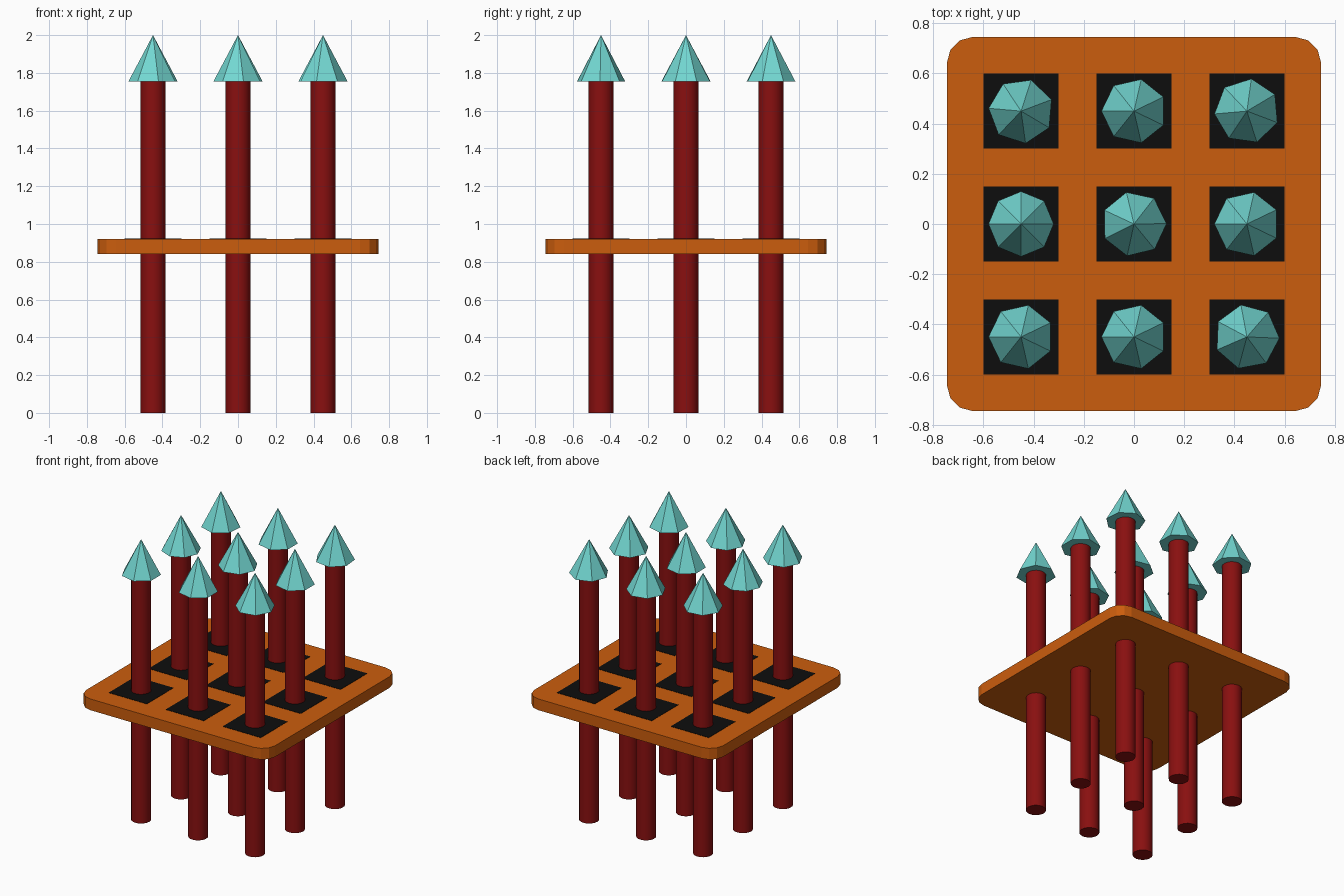
import bpy, bmesh, math
from mathutils import Matrix

if "Cube" in bpy.data.objects:
    bpy.data.objects.remove(bpy.data.objects["Cube"])


def material(name, rgb):
    m = bpy.data.materials.new(name)
    m.diffuse_color = (*rgb, 1)
    m.use_nodes = True
    m.node_tree.nodes["Principled BSDF"].inputs["Base Color"].default_value = m.diffuse_color
    return m


ORANGE = material("orange", (0.6, 0.11, 0.004))
RED = material("dark_red", (0.25, 0.005, 0.005))
TEAL = material("teal", (0.17, 0.68, 0.64))
BLACK = material("black", (0.004, 0.004, 0.004))


def finish(bm, name, mat, loc=(0, 0, 0)):
    me = bpy.data.meshes.new(name)
    bm.to_mesh(me)
    bm.free()
    me.materials.append(mat)
    ob = bpy.data.objects.new(name, me)
    ob.location = loc
    bpy.context.collection.objects.link(ob)
    return ob


def cone(name, mat, x, y, z0, z1, r0, r1, sides, turn=0):
    bm = bmesh.new()
    spin = Matrix.Translation((0, 0, (z0 + z1) / 2)) @ Matrix.Rotation(math.radians(turn), 4, 'Z')
    bmesh.ops.create_cone(bm, cap_ends=True, segments=sides, radius1=r0, radius2=r1,
                          depth=z1 - z0, matrix=spin)
    return finish(bm, name, mat, (x, y, 0))


def box(name, mat, x, y, half, z0, z1, corner=0):
    bm = bmesh.new()
    size = Matrix.Diagonal((2 * half, 2 * half, z1 - z0, 1))
    bmesh.ops.create_cube(bm, size=1, matrix=Matrix.Translation((0, 0, (z0 + z1) / 2)) @ size)
    if corner:
        upright = [e for e in bm.edges if abs(e.verts[0].co.z - e.verts[1].co.z) > 1e-4]
        bmesh.ops.bevel(bm, geom=upright, offset=corner, segments=3, profile=0.5, affect='EDGES')
    return finish(bm, name, mat, (x, y, 0))


# Rounded plate
box("plate", ORANGE, 0, 0, 0.745, 0.84, 0.92, corner=0.1)

# Nine spikes: dark square inlay, round shaft, faceted tip
STEP = 0.45
TURNS = [90, 90, 62, 90, 65, 90, 85, 90, 95]  # tip rotations, front row first
for i, turn in enumerate(TURNS):
    x, y = (i % 3 - 1) * STEP, (i // 3 - 1) * STEP
    box(f"inlay_{i}", BLACK, x, y, 0.15, 0.915, 0.922)
    shaft = cone(f"shaft_{i}", RED, x, y, 0, 1.76, 0.065, 0.065, 20)
    for p in shaft.data.polygons:
        p.use_smooth = len(p.vertices) == 4
    cone(f"tip_{i}", TEAL, x, y, 1.755, 2.0, 0.13, 0, 8 if i == 3 else 7, turn)
